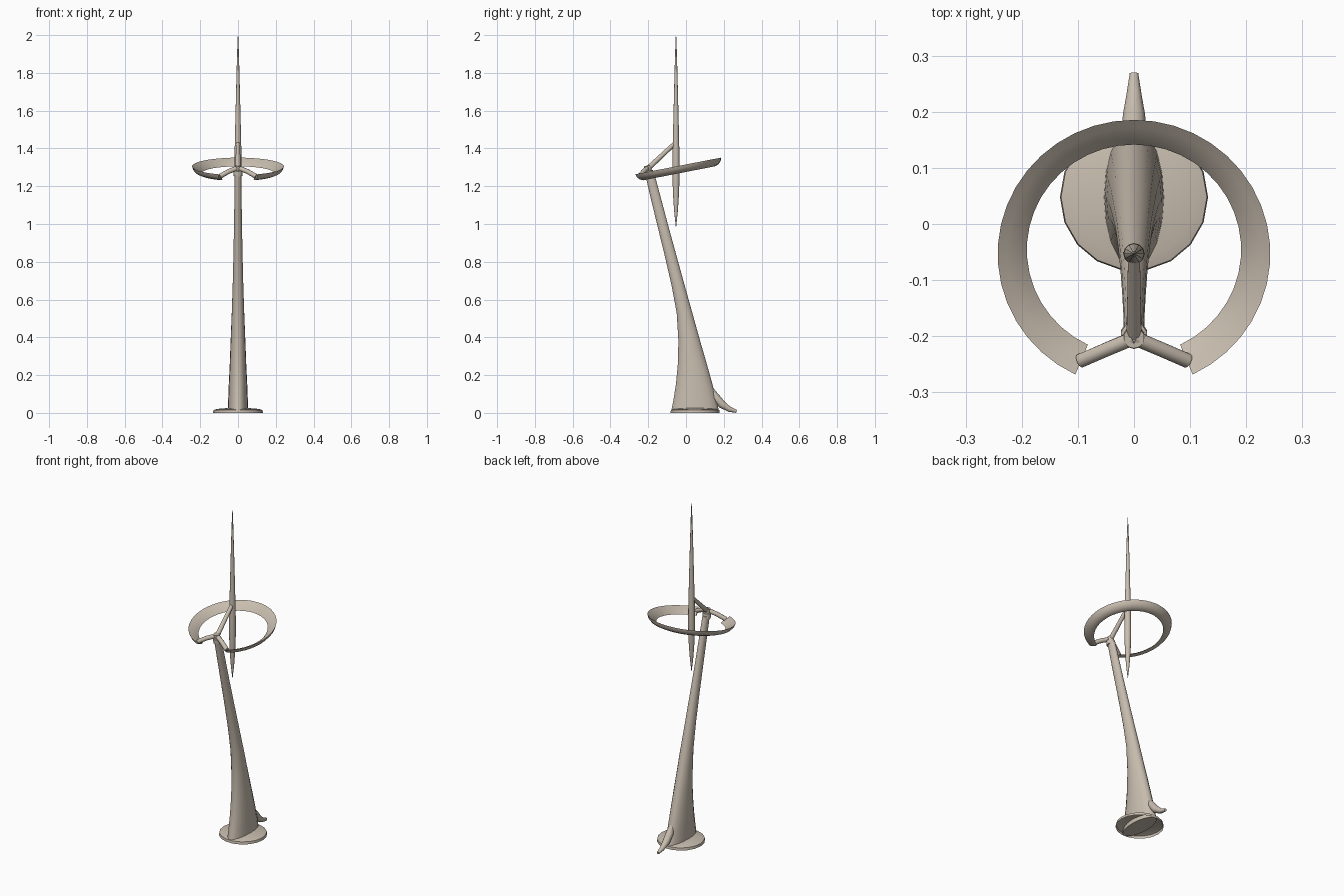
import bpy, bmesh, math
from mathutils import Vector, Matrix

if "Cube" in bpy.data.objects:
    bpy.data.objects.remove(bpy.data.objects["Cube"])

mat = bpy.data.materials.new("warm_beige_metal")
mat.diffuse_color = (0.58, 0.51, 0.43, 1)
mat.use_nodes = True
mat.node_tree.nodes["Principled BSDF"].inputs["Base Color"].default_value = mat.diffuse_color


def loft(name, rings, caps=True, closed=True):
    """Skin a list of point rings into a smooth shaded object."""
    bm = bmesh.new()
    vs = [[bm.verts.new(p) for p in r] for r in rings]
    n = len(vs[0])
    for a, b in zip(vs, vs[1:]):
        for i in range(n):
            j = (i + 1) % n
            bm.faces.new((a[i], a[j], b[j], b[i]))
    if caps:
        bm.faces.new(vs[0][::-1])
        bm.faces.new(vs[-1])
    bmesh.ops.recalc_face_normals(bm, faces=bm.faces)
    me = bpy.data.meshes.new(name)
    bm.to_mesh(me)
    bm.free()
    me.materials.append(mat)
    ob = bpy.data.objects.new(name, me)
    bpy.context.collection.objects.link(ob)
    bpy.ops.object.select_all(action='DESELECT')
    ob.select_set(True)
    bpy.context.view_layer.objects.active = ob
    bpy.ops.object.shade_smooth_by_angle(angle=math.radians(40))
    return ob


def ellipse(cx, cy, z, rx, ry, n):
    return [(cx + rx * math.cos(t), cy + ry * math.sin(t), z)
            for t in (2 * math.pi * i / n for i in range(n))]


def tube(name, path, n=10):
    """Round tube through (point, radius) pairs."""
    pts = [Vector(p) for p, r in path]
    rings = []
    for i, (p, r) in enumerate(path):
        d = pts[min(i + 1, len(pts) - 1)] - pts[max(i - 1, 0)]
        side = d.cross(Vector((0.3, 0.9, 0.31)) if abs(d.normalized().x) > 0.7
                       else Vector((1, 0, 0))).normalized()
        up = d.cross(side).normalized()
        rings.append([pts[i] + r * (math.cos(t) * side + math.sin(t) * up)
                      for t in (2 * math.pi * k / n for k in range(n))])
    return loft(name, rings)


# Foot plate: shallow open-bottomed disc
loft("foot_plate", [ellipse(0, 0.048, z, r, r, 18) for r, z in
                    [(0.132, 0), (0.130, 0.015), (0.11, 0.021), (0.04, 0.027), (0.002, 0.028)]],
     caps=False)

# Leaning pole: (z, front y, back y, half width)
profile = [(0.0, -0.082, 0.178, 0.054), (0.07, -0.068, 0.163, 0.052),
           (0.15, -0.055, 0.142, 0.049), (0.25, -0.045, 0.114, 0.044),
           (0.38, -0.041, 0.076, 0.039), (0.53, -0.050, 0.034, 0.033),
           (0.68, -0.078, -0.008, 0.028), (0.84, -0.115, -0.052, 0.024),
           (1.0, -0.154, -0.096, 0.021), (1.14, -0.188, -0.133, 0.019),
           (1.27, -0.218, -0.168, 0.018)]
loft("pole", [ellipse(0, (f + b) / 2, z, w, (b - f) / 2, 18) for z, f, b, w in profile])

# Curved spur at the back of the foot
tube("spur", [((0, 0.13, 0.13), 0.012), ((0, 0.155, 0.085), 0.022),
              ((0, 0.19, 0.045), 0.021), ((0, 0.23, 0.019), 0.014),
              ((0, 0.268, 0.008), 0.008)], 10)

# Hub with collar on the pole top
tube("hub", [((0, -0.196, 1.255), 0.024), ((0, -0.199, 1.282), 0.024),
             ((0, -0.2, 1.285), 0.019), ((0, -0.203, 1.308), 0.019)], 10)

# Struts to the ring ends and to the needle
for s, label in ((-1, "left"), (1, "right")):
    tube("ring_strut_" + label, [((0, -0.203, 1.298), 0.013),
                                 ((s * 0.05, -0.224, 1.278), 0.013),
                                 ((s * 0.096, -0.244, 1.252), 0.013)])
tube("needle_strut", [((0, -0.2, 1.295), 0.014), ((0, -0.05, 1.435), 0.011)])

# Needle: long spindle
loft("needle", [ellipse(0, -0.053, z, r, r, 12) for z, r in
                [(0.985, 0.001), (1.07, 0.010), (1.16, 0.016), (1.26, 0.019),
                 (1.38, 0.018), (1.55, 0.014), (1.75, 0.009), (1.9, 0.005), (2.0, 0.001)]])

# Tilted open ring: crescent section swept around, gap at the front
section = [(0.243, 0.0), (0.226, -0.010), (0.208, -0.021), (0.191, -0.037),
           (0.204, -0.039), (0.224, -0.031), (0.238, -0.016)]
tilt = Matrix.Translation((0, -0.053, 1.305)) @ Matrix.Rotation(math.radians(11), 4, 'X')
gap = math.radians(25.5)
rings = []
for i in range(37):
    t = -math.pi / 2 + gap + (2 * math.pi - 2 * gap) * i / 36
    rings.append([tilt @ Vector((r * math.cos(t), r * math.sin(t), z)) for r, z in section])
loft("ring", rings)
